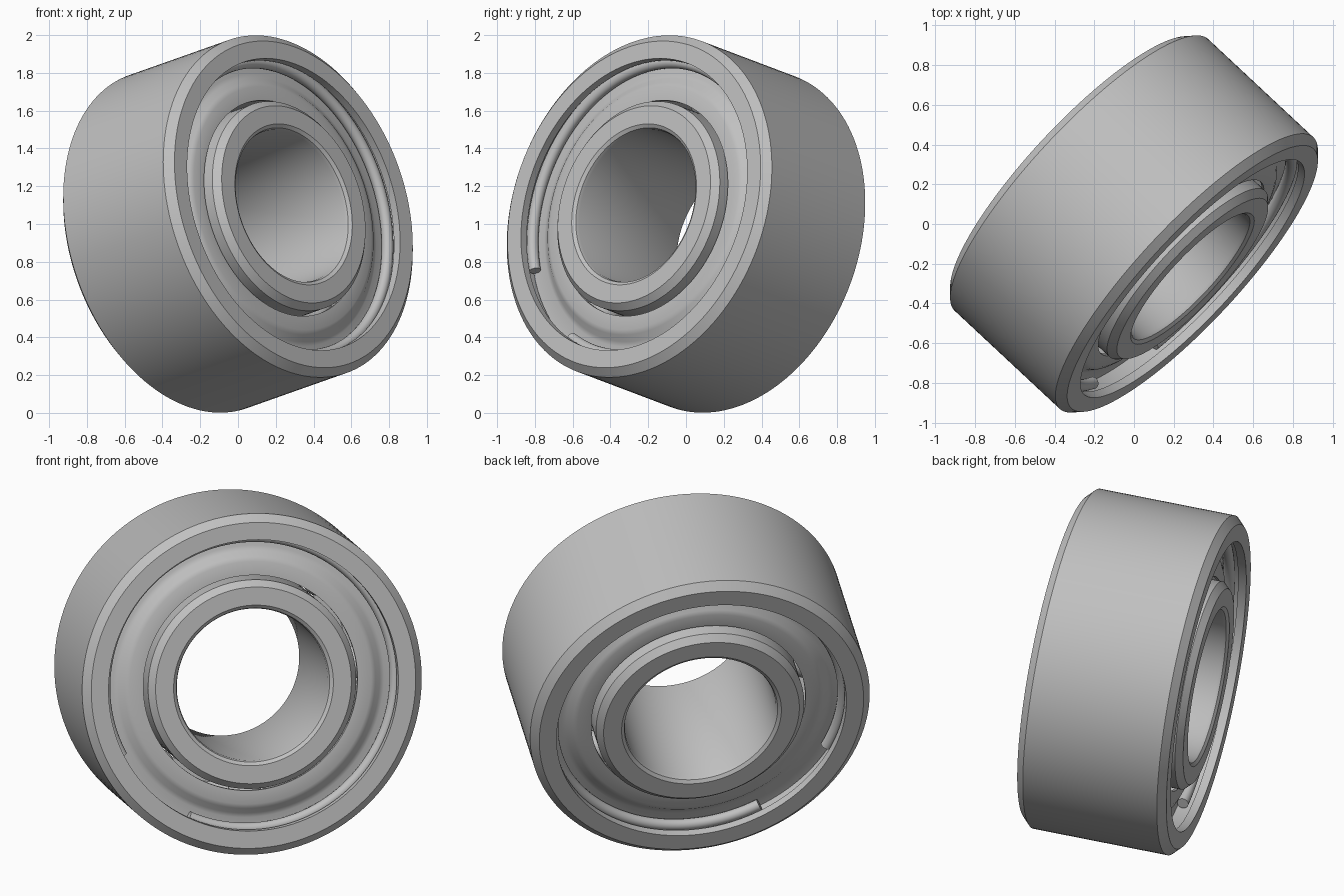
import bpy
import bmesh
import math
from mathutils import Matrix, Vector

if "Cube" in bpy.data.objects:
    bpy.data.objects.remove(bpy.data.objects["Cube"], do_unlink=True)

# Single steel colour
steel = bpy.data.materials.new("steel grey")
steel.use_nodes = True
colour = (0.53, 0.53, 0.53, 1)
steel.diffuse_color = colour
steel.node_tree.nodes["Principled BSDF"].inputs["Base Color"].default_value = colour

# Tilted frame: local z runs along the bearing axis
axis = Vector((0.708, -0.661, 0.25)).normalized()
side = Vector((0, 0, 1)).cross(axis).normalized()
rise = axis.cross(side)
frame = Matrix((side, rise, axis)).transposed().to_4x4()
frame.translation = (0, 0, 1)


def finish(name, bm, mirror=False):
    """Turn a bmesh into a smooth-shaded part in the tilted frame."""
    bmesh.ops.recalc_face_normals(bm, faces=bm.faces)
    mesh = bpy.data.meshes.new(name)
    bm.to_mesh(mesh)
    bm.free()
    mesh.materials.append(steel)
    obj = bpy.data.objects.new(name, mesh)
    bpy.context.collection.objects.link(obj)
    obj.matrix_world = frame
    bpy.ops.object.select_all(action="DESELECT")
    obj.select_set(True)
    bpy.context.view_layer.objects.active = obj
    bpy.ops.object.shade_smooth_by_angle(angle=math.radians(30))
    if mirror:
        mod = obj.modifiers.new("other side", "MIRROR")
        mod.use_axis = (False, False, True)
        mod.use_mirror_merge = False


def revolve(name, profile, start=0, sweep=360, mirror=False):
    """Spin a closed (radius, height) profile about the axis."""
    bm = bmesh.new()
    verts = [bm.verts.new((r, 0, a)) for r, a in profile]
    edges = [bm.edges.new((v, verts[i - 1])) for i, v in enumerate(verts)]
    bmesh.ops.rotate(bm, verts=verts, matrix=Matrix.Rotation(math.radians(start), 3, "Z"))
    bmesh.ops.spin(bm, geom=verts + edges, axis=(0, 0, 1), cent=(0, 0, 0),
                   angle=math.radians(sweep), steps=144)
    bmesh.ops.remove_doubles(bm, verts=bm.verts, dist=0.0005)
    if sweep < 360:
        bmesh.ops.holes_fill(bm, edges=bm.edges, sides=0)
    finish(name, bm, mirror)


def both_sides(half):
    return half + [(r, -a) for r, a in reversed(half)]


# Outer ring: retaining groove, lip, flat face and chamfered rim
revolve("outer_ring", both_sides([
    (0.76, 0.27), (0.84, 0.27), (0.84, 0.37), (0.798, 0.37),
    (0.798, 0.416), (0.893, 0.416), (0.935, 0.374)]))

# Inner ring: eased bore edge and chamfered shoulder
revolve("inner_ring", both_sides([
    (0.416, 0.385), (0.422, 0.403), (0.44, 0.416), (0.539, 0.416), (0.573, 0.38)]))

# Dust shields: low outer rim with a raised inner band
revolve("dust_shield", [
    (0.835, 0.272), (0.835, 0.288), (0.745, 0.288), (0.72, 0.297), (0.69, 0.325),
    (0.665, 0.335), (0.59, 0.335), (0.59, 0.318), (0.66, 0.318), (0.72, 0.272)],
    mirror=True)

# Split wire rings that hold the shields
wire = [(0.8 + 0.031 * math.cos(t), 0.32 + 0.031 * math.sin(t))
        for t in (math.tau * i / 16 for i in range(16))]
revolve("snap_ring", wire, start=242, sweep=323, mirror=True)

# Balls between the rings
bm = bmesh.new()
for i in range(8):
    spot = Matrix.Rotation(math.tau * i / 8, 4, "Z") @ Matrix.Translation((0.666, 0, 0))
    bmesh.ops.create_uvsphere(bm, u_segments=24, v_segments=16, radius=0.093, matrix=spot)
finish("balls", bm)
